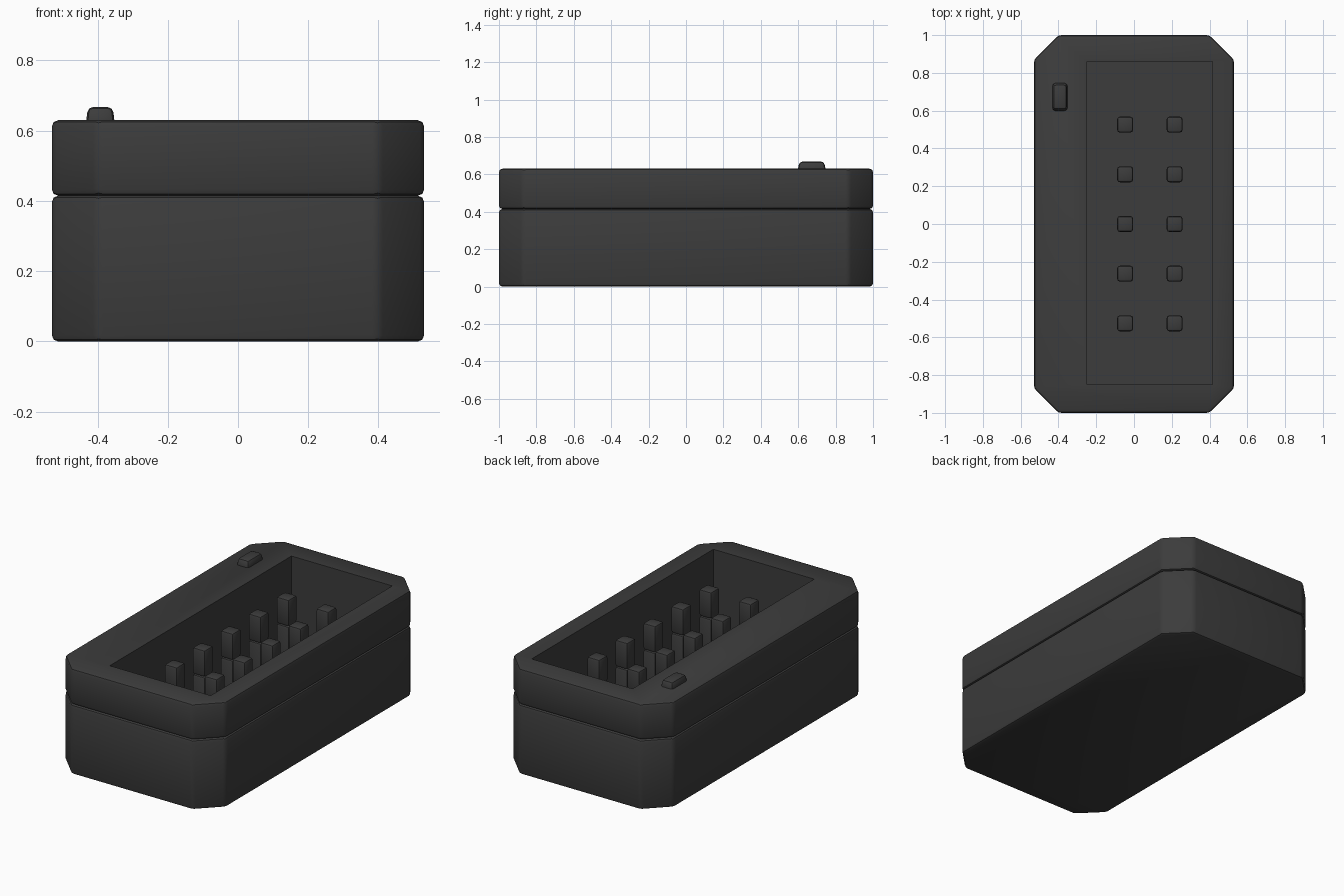
import bpy
import bmesh
from mathutils import Matrix, Vector

default = bpy.data.objects.get("Cube")
if default:
    bpy.data.objects.remove(default, do_unlink=True)

# Single matte charcoal colour
charcoal = bpy.data.materials.new("charcoal")
charcoal.use_nodes = True
COLOR = (0.045, 0.045, 0.045, 1)
charcoal.diffuse_color = COLOR
shader = next(n for n in charcoal.node_tree.nodes if n.type == 'BSDF_PRINCIPLED')
shader.inputs["Base Color"].default_value = COLOR
shader.inputs["Roughness"].default_value = 0.8


def make_object(name, bm):
    mesh = bpy.data.meshes.new(name)
    bm.to_mesh(mesh)
    bm.free()
    mesh.materials.append(charcoal)
    obj = bpy.data.objects.new(name, mesh)
    bpy.context.collection.objects.link(obj)
    return obj


def activate(obj):
    bpy.ops.object.select_all(action='DESELECT')
    obj.select_set(True)
    bpy.context.view_layer.objects.active = obj


def box_object(name, low, high, taper=1.0):
    """Axis-aligned box between two corners, optionally narrowed at the top."""
    low, high = Vector(low), Vector(high)
    bm = bmesh.new()
    bmesh.ops.create_cube(bm, size=1)
    for v in bm.verts:
        if v.co.z > 0:
            v.co.x *= taper
            v.co.y *= taper
    bmesh.ops.transform(bm, verts=bm.verts,
                        matrix=Matrix.Translation((low + high) / 2)
                        @ Matrix.Diagonal((*(high - low), 1)))
    return make_object(name, bm)


def octagon_block(name, z0, z1, half_x=0.53, half_y=1.0, cut=0.13):
    """Rectangular block with four clipped vertical corners."""
    outline = []
    for sx, sy in ((1, 1), (-1, 1), (-1, -1), (1, -1)):
        a = (sx * half_x, sy * (half_y - cut), z0)
        b = (sx * (half_x - cut), sy * half_y, z0)
        outline += [a, b] if sx * sy > 0 else [b, a]
    bm = bmesh.new()
    face = bm.faces.new([bm.verts.new(p) for p in outline])
    top = bmesh.ops.extrude_face_region(bm, geom=[face])
    moved = [g for g in top["geom"] if isinstance(g, bmesh.types.BMVert)]
    bmesh.ops.translate(bm, verts=moved, vec=(0, 0, z1 - z0))
    bmesh.ops.recalc_face_normals(bm, faces=bm.faces)
    return make_object(name, bm)


def soften(obj, width, segments=2):
    activate(obj)
    mod = obj.modifiers.new("rounded_edges", 'BEVEL')
    mod.width = width
    mod.segments = segments
    mod.limit_method = 'ANGLE'
    mod.angle_limit = 0.5
    bpy.ops.object.modifier_apply(modifier=mod.name)


def hollow(obj, low, high):
    """Cut a straight rectangular well out of a block."""
    cutter = box_object("well_cutter", low, high)
    cutter.hide_render = True
    activate(obj)
    mod = obj.modifiers.new("well", 'BOOLEAN')
    mod.operation = 'DIFFERENCE'
    mod.solver = 'EXACT'
    mod.object = cutter
    bpy.ops.object.modifier_apply(modifier=mod.name)
    bpy.data.objects.remove(cutter, do_unlink=True)


def finish(obj):
    activate(obj)
    bpy.ops.object.shade_smooth_by_angle(angle=0.6)


FLOOR = 0.06
SEAM = 0.415

# Lower case and upper cover, separated by a rounded seam
lower_case = octagon_block("lower_case", 0, SEAM)
upper_cover = octagon_block("upper_cover", SEAM, 0.63)
for part in (lower_case, upper_cover):
    soften(part, 0.018)
    hollow(part, (-0.25, -0.85, FLOOR), (0.415, 0.86, 1))
    finish(part)

# Two rows of five square pegs, each in two stacked lengths
for col, x in enumerate((-0.047, 0.215)):
    for row in range(5):
        y = (row - 2) * 0.263
        for label, z0, z1 in (("base", FLOOR - 0.02, SEAM), ("tip", SEAM, 0.575)):
            peg = box_object(f"peg_{label}_{col + 1}_{row + 1}",
                             (x - 0.042, y - 0.042, z0), (x + 0.042, y + 0.042, z1))
            soften(peg, 0.014)
            finish(peg)

# Small raised switch on the rim
rim_switch = box_object("rim_switch", (-0.434, 0.595, 0.61), (-0.35, 0.75, 0.668), taper=0.85)
soften(rim_switch, 0.016)
finish(rim_switch)
